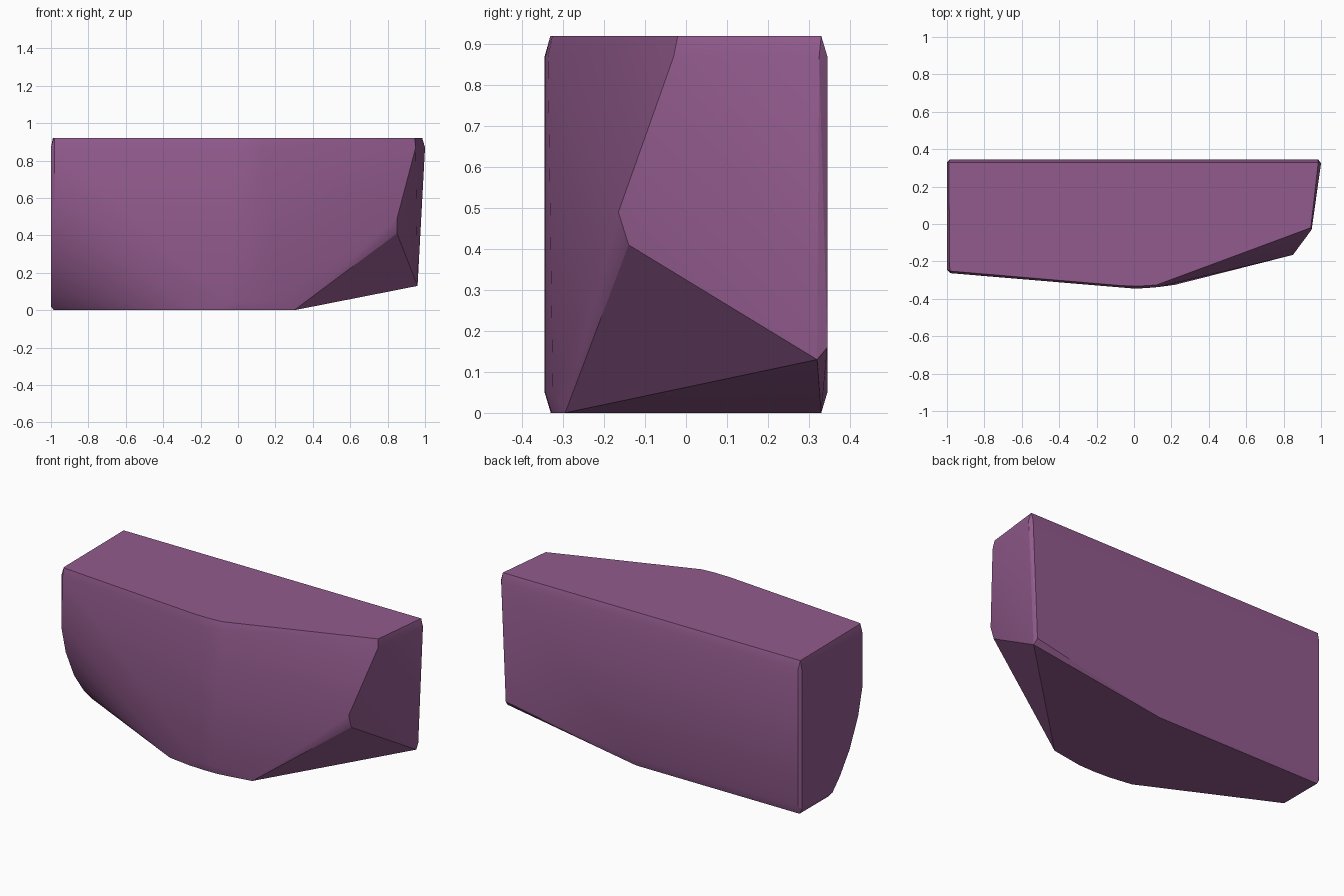
import bpy, bmesh, math

if "Cube" in bpy.data.objects:
    bpy.data.objects.remove(bpy.data.objects["Cube"])

# Corner points of the faceted block; the hull forms its planar facets
top = [(-.985, -.245), (-.98, -.252), (-.06, -.33), (.04, -.331), (.12, -.326),
       (.945, -.02), (.985, .33), (-.99, .33)]
bottom = [(-.985, .06), (-.24, -.305), (-.1, -.325), (0, -.33), (.1, -.328),
          (.3, -.295), (.1, .33), (-.985, .33)]
left_curve = [(-.245, .87), (-.245, .55), (-.205, .39), (-.125, .22), (-.03, .09), (.04, .02)]
right_end = [(.95, -.03, .87), (.85, -.165, .49), (.85, -.14, .41),
             (.96, .32, .13), (1, .325, .87)]

points = [(x, y, .92) for x, y in top] + [(x, y, 0) for x, y in bottom]
points += [(-1, y, z) for y, z in left_curve] + right_end
# Softened rear border
points += [(-.985, .345, .87), (.985, .345, .87), (.955, .345, .16),
           (.1, .345, .05), (-.985, .345, .05),
           (-1, .33, .87), (-1, .33, .03)]
# Rounded front belly and left front corner
points += [(x, y, z) for x, y in [(-.05, -.341), (0, -.345), (.06, -.343)] for z in (.05, .87)]
points += [(.13, -.337, .87), (.22, -.325, .05), (-.98, -.263, .87), (-.98, -.263, .59)]

bm = bmesh.new()
for p in points:
    bm.verts.new(p)
result = bmesh.ops.convex_hull(bm, input=bm.verts)
loose = [v for v in bm.verts if not v.link_faces]
bmesh.ops.delete(bm, geom=loose, context='VERTS')
bmesh.ops.dissolve_limit(bm, angle_limit=math.radians(.3), verts=bm.verts, edges=bm.edges)
bmesh.ops.recalc_face_normals(bm, faces=bm.faces)

mesh = bpy.data.meshes.new("faceted_block")
bm.to_mesh(mesh)
bm.free()
block = bpy.data.objects.new("faceted_block", mesh)
bpy.context.collection.objects.link(block)

# Plum surface
mat = bpy.data.materials.new("plum")
mat.diffuse_color = (.29, .105, .27, 1)
mat.use_nodes = True
mat.node_tree.nodes["Principled BSDF"].inputs["Base Color"].default_value = mat.diffuse_color
mesh.materials.append(mat)

bpy.context.view_layer.objects.active = block
block.select_set(True)
bpy.ops.object.shade_smooth_by_angle(angle=math.radians(20))
